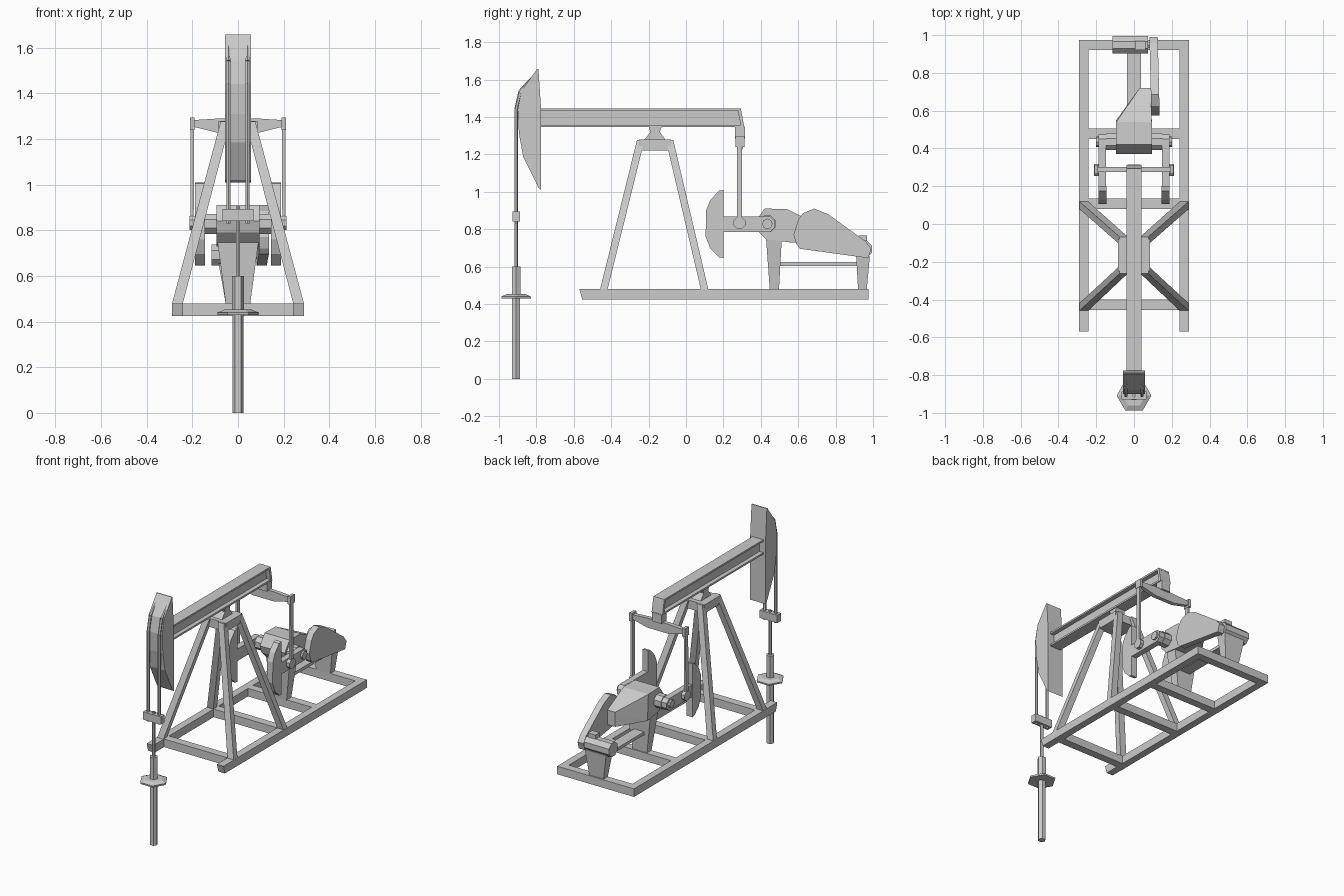
import bpy, bmesh, math
from mathutils import Vector, Matrix

if "Cube" in bpy.data.objects:
    bpy.data.objects.remove(bpy.data.objects["Cube"])


def finish(name, bm):
    bmesh.ops.recalc_face_normals(bm, faces=bm.faces)
    me = bpy.data.meshes.new(name)
    bm.to_mesh(me)
    bm.free()
    ob = bpy.data.objects.new(name, me)
    bpy.context.collection.objects.link(ob)
    return ob


def hull(name, pts):
    bm = bmesh.new()
    for p in pts:
        bm.verts.new(p)
    bmesh.ops.convex_hull(bm, input=bm.verts[:])
    bmesh.ops.dissolve_limit(bm, angle_limit=0.01, verts=bm.verts[:], edges=bm.edges[:])
    return finish(name, bm)


def rect(x0, x1, y0, y1, z):
    return [(x, y, z) for x in (x0, x1) for y in (y0, y1)]


def box(name, x0, x1, y0, y1, z0, z1):
    return hull(name, rect(x0, x1, y0, y1, z0) + rect(x0, x1, y0, y1, z1))


def prism(name, yz, x0, x1, skew=0):
    """Side profile extruded across x; skew shifts x along y."""
    bm = bmesh.new()
    a, b = ([bm.verts.new((x + skew * (y - yz[0][0]), y, z)) for y, z in yz] for x in (x0, x1))
    bm.faces.new(a)
    bm.faces.new(b[::-1])
    for i in range(len(yz)):
        j = (i + 1) % len(yz)
        bm.faces.new((a[i], a[j], b[j], b[i]))
    return finish(name, bm)


def cyl(name, a, b, r1, r2=None, n=6, spin=0.0):
    a, b = Vector(a), Vector(b)
    m = (Matrix.Translation((a + b) / 2) @ (b - a).to_track_quat('Z', 'Y').to_matrix().to_4x4()
         @ Matrix.Rotation(spin, 4, 'Z'))
    bm = bmesh.new()
    bmesh.ops.create_cone(bm, cap_ends=True, segments=n, radius1=r1,
                          radius2=r1 if r2 is None else r2, depth=(b - a).length, matrix=m)
    return finish(name, bm)


def side(x0, x1, s):
    return sorted((x0 * s, x1 * s))


# Skid frame
for s in (-1, 1):
    prism("skid_rail", [(-.57, .48), (-.555, .425), (.975, .425), (.975, .48)], *side(.24, .29, s))
for i, y in enumerate((-.455, .08, .45, .92)):
    box("skid_crossmember", -.24, .24, y, y + .055, .425, .48)

# Four-legged tower with top plate and saddle bearing
for s in (-1, 1):
    for y0, y1, t0, t1 in ((-.46, -.42, -.262, -.222), (.08, .12, -.108, -.068)):
        hull("tower_leg", rect(*side(.243, .29, s), y0, y1, .475) + rect(*side(.033, .076, s), t0, t1, 1.277))
box("tower_top_plate", -.085, .085, -.25, -.08, 1.22, 1.278)
prism("saddle_bearing", [(-.225, 1.275), (-.19, 1.32), (-.2, 1.348), (-.13, 1.348),
                         (-.14, 1.32), (-.108, 1.275)], -.035, .035)

# I-section walking beam
prism("beam_top_flange", [(-.78, 1.433), (-.78, 1.445), (.293, 1.445), (.296, 1.433)], -.041, .041)
prism("beam_bottom_flange", [(-.78, 1.345), (-.78, 1.357), (.309, 1.357), (.312, 1.345)], -.041, .041)
prism("beam_web", [(-.78, 1.35), (-.78, 1.44), (.285, 1.44), (.3, 1.35)], -.012, .012)
prism("beam_end_plate", [(.275, 1.445), (.293, 1.445), (.312, 1.345), (.294, 1.345)], -.041, .041)

# Horse head
prism("horse_head", [(-.775, 1.01), (-.788, 1.02), (-.87, 1.185), (-.893, 1.31), (-.9, 1.44),
                     (-.88, 1.54), (-.795, 1.657), (-.789, 1.657), (-.775, 1.445)], -.058, .058)

# Bridle cables wrapping the head, carrier bar and rod
for s in (-1, 1):
    path = [(-.8, 1.635), (-.885, 1.54), (-.908, 1.44), (-.908, .83)]
    for (y0, z0), (y1, z1) in zip(path, path[1:]):
        cyl("bridle_cable", (.042 * s, y0, z0), (.042 * s, y1, z1), .004 if z0 > 1.6 else .01, .01)
box("carrier_bar", -.067, .067, -.928, -.888, .84, .893)
cyl("polished_rod", (0, -.908, .58), (0, -.908, .905), .01)

# Wellhead
HEX = math.pi / 2
cyl("well_pipe", (0, -.908, 0), (0, -.908, .45), .025, spin=HEX)
cyl("stuffing_box", (0, -.908, .44), (0, -.908, .6), .027, spin=HEX)
cyl("well_flange", (0, -.908, .428), (0, -.908, .439), .09, .092, spin=HEX)
cyl("well_flange_top", (0, -.908, .439), (0, -.908, .452), .092, .06, spin=HEX)

# Equalizer bar under the beam tail
box("equalizer_bracket", -.035, .035, .262, .315, 1.285, 1.348)
for s in (-1, 1):
    hull("equalizer_arm", [(x * s, y, z) for y in (.275, .303) for x, z in
                           ((0, 1.29), (0, 1.225), (.08, 1.225), (.19, 1.252), (.19, 1.283), (.08, 1.29))])
    box("pitman_top_block", *side(.19, .21, s), .265, .312, 1.24, 1.295)
    # Pitman arms
    hull("pitman_arm", rect(*side(.194, .209, s), .272, .3, .83) + rect(*side(.193, .207, s), .272, .3, 1.25))
    cyl("pitman_eye", (.185 * s, .286, .832), (.212 * s, .286, .832), .034, n=8, spin=math.pi / 8)
    # Cranks and counterweights
    prism("crank_arm", [(.19, .785), (.19, .867), (.45, .867), (.475, .845), (.475, .81), (.45, .785)],
          *side(.147, .187, s))
    prism("counterweight", [(.2, .645), (.2, 1.01), (.175, 1.005), (.13, .955), (.107, .9), (.105, .76),
                            (.13, .695), (.175, .65)], *side(.145, .188, s))
    cyl("crank_hub", (.09 * s, .435, .828), (.147 * s, .435, .828), .048, n=8, spin=math.pi / 8)
cyl("crank_shaft", (-.2, .435, .828), (.2, .435, .828), .028, n=8)

# Gearbox tapering toward the belt side
yz = [(.37, .84), (.385, .79), (.43, .745), (.55, .73), (.42, .91), (.54, .907)]
hull("gearbox", [(x, y, z) for x in (-.094, .094) for y, z in yz]
     + [(x, .72, z) for x in (.03, .092) for z in (.72, .82)])
hull("gearbox_pedestal", rect(-.053, .053, .448, .497, .475) + rect(-.09, .09, .428, .512, .75))

# Belt guard
prism("belt_guard", [(.575, .77), (.6, .85), (.625, .885), (.685, .91), (.76, .88), (.96, .735), (.99, .695),
                     (.975, .645), (.61, .695), (.59, .72)], .092, .136, skew=-.025)

# Motor on its pedestal
cyl("motor", (-.115, .948, .692), (.075, .948, .692), .05, n=8, spin=math.pi / 8)
cyl("motor_shaft", (.07, .948, .692), (.095, .948, .692), .018)
box("motor_junction_box", .005, .062, .922, .968, .73, .765)
hull("motor_pedestal", rect(-.053, .053, .92, .966, .475) + rect(-.085, .075, .91, .983, .655))
box("support_plank", -.038, .038, .49, .925, .602, .623)
